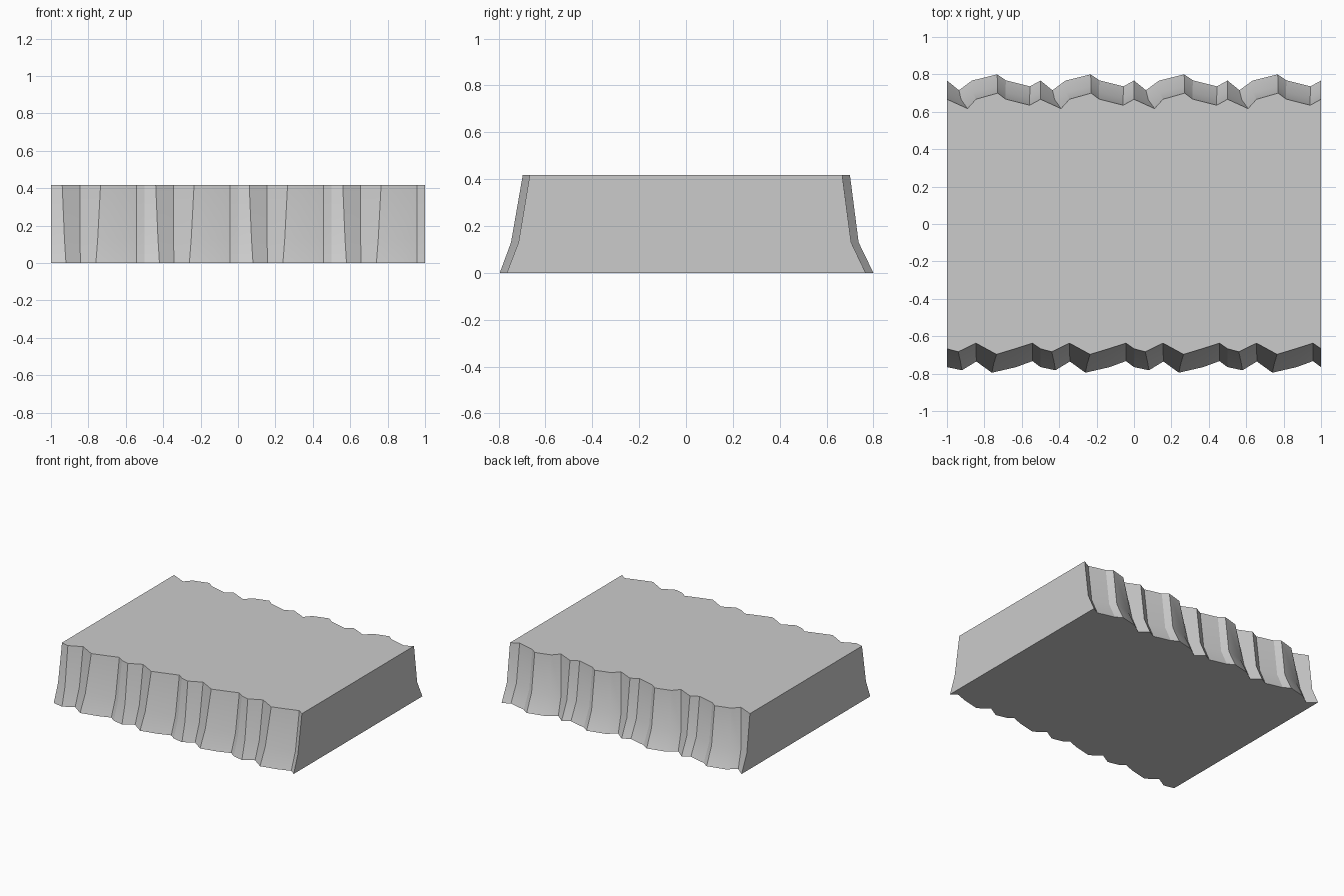
import bpy, bmesh

if "Cube" in bpy.data.objects:
    bpy.data.objects.remove(bpy.data.objects["Cube"])

# One repeat (0.5 wide) of each rock face: (x, y) at the foot, ledge and rim
front = [
    [(0, -.765), (.08, -.782), (.157, -.735), (.24, -.795), (.37, -.765), (.457, -.733)],
    [(0, -.715), (.072, -.735), (.156, -.683), (.25, -.747), (.37, -.716), (.457, -.683)],
    [(0, -.667), (.06, -.683), (.155, -.637), (.265, -.697), (.37, -.665), (.457, -.637)],
]
back = [
    [(0, .767), (.064, .715), (.134, .767), (.268, .80), (.315, .768), (.444, .736)],
    [(0, .705), (.076, .665), (.138, .703), (.271, .737), (.313, .705), (.442, .673)],
    [(0, .667), (.11, .617), (.155, .667), (.271, .70), (.313, .668), (.442, .635)],
]
levels = [0, .13, .417]
repeats = 4


def row(bm, pattern, z):
    pts = [(-1 + .5 * i + x, y) for i in range(repeats) for x, y in pattern]
    pts.append((1, pattern[0][1]))
    return [bm.verts.new((x, y, z)) for x, y in pts]


bm = bmesh.new()
F = [row(bm, p, z) for p, z in zip(front, levels)]
B = [row(bm, p, z) for p, z in zip(back, levels)]

# Rocky front and back faces
for rows in (F, B):
    for lo, hi in zip(rows, rows[1:]):
        for i in range(len(lo) - 1):
            bm.faces.new((lo[i], lo[i + 1], hi[i + 1], hi[i]))

# Flat top and underside
for k in (0, 2):
    for i in range(len(F[k]) - 1):
        bm.faces.new((F[k][i], F[k][i + 1], B[k][i + 1], B[k][i]))

# Flat ends
for e in (0, -1):
    bm.faces.new([r[e] for r in F] + [r[e] for r in reversed(B)])

bmesh.ops.recalc_face_normals(bm, faces=bm.faces)
mesh = bpy.data.meshes.new("cliff_block")
bm.to_mesh(mesh)
bm.free()
obj = bpy.data.objects.new("cliff_block", mesh)
bpy.context.collection.objects.link(obj)
bpy.context.view_layer.objects.active = obj
obj.select_set(True)
bpy.ops.object.shade_smooth_by_angle(angle=0.35)
